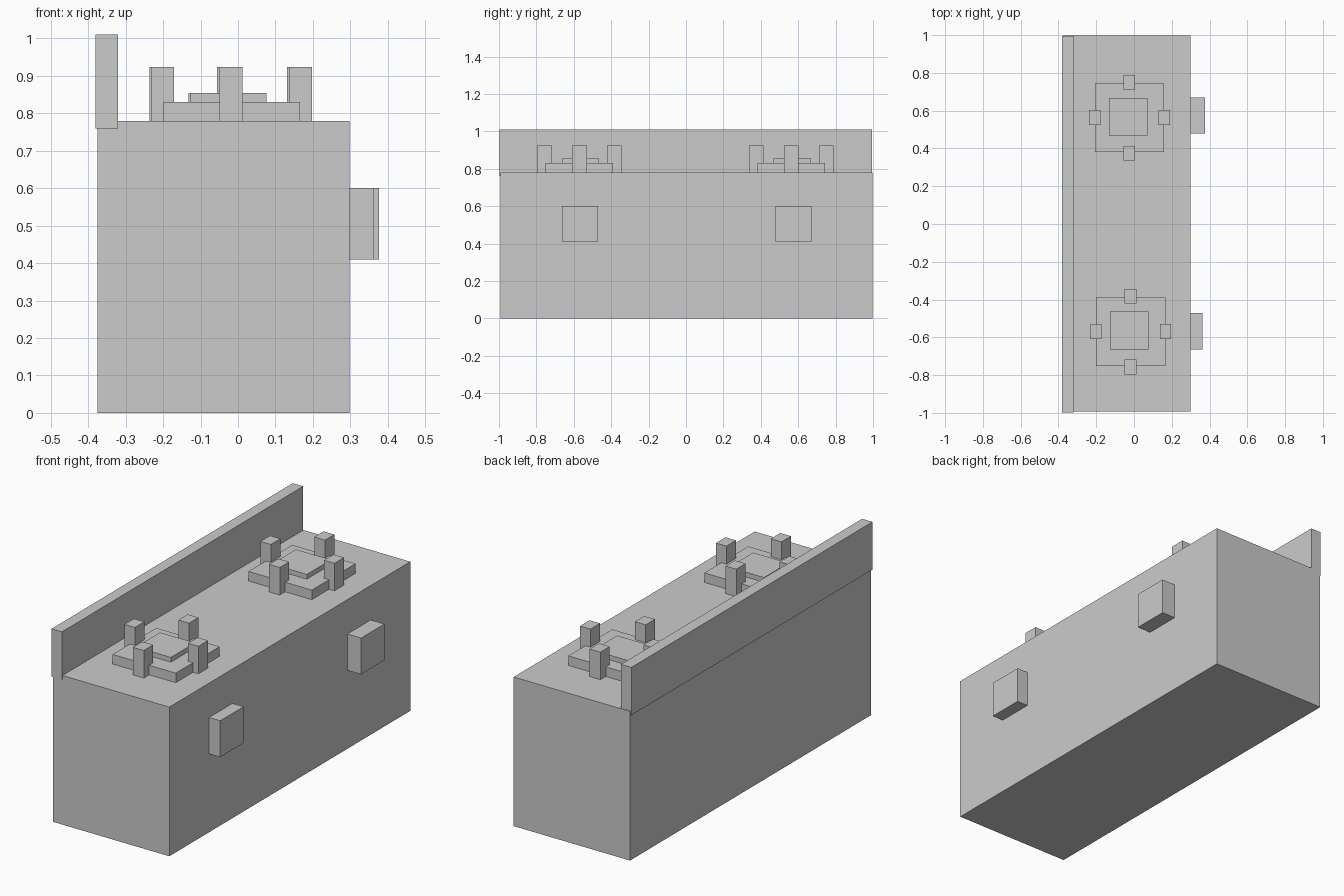
import bpy

if "Cube" in bpy.data.objects:
    bpy.data.objects.remove(bpy.data.objects["Cube"])


def box(name, x0, x1, y0, y1, z0, z1):
    """Axis-aligned box from its limits."""
    bpy.ops.mesh.primitive_cube_add(
        size=1, location=((x0 + x1) / 2, (y0 + y1) / 2, (z0 + z1) / 2))
    ob = bpy.context.object
    ob.name = name
    ob.scale = (x1 - x0, y1 - y0, z1 - z0)
    bpy.ops.object.transform_apply(location=False, rotation=False, scale=True)
    return ob


def block(name, cx, cy, w, d, z0, z1):
    """Box from its plan centre and plan size."""
    return box(name, cx - w / 2, cx + w / 2, cy - d / 2, cy + d / 2, z0, z1)


TOP = 0.78

# Stove body and raised back panel
box("stove_body", -0.375, 0.298, -0.993, 0.998, 0, TOP)
box("back_panel", -0.38, -0.32, -0.998, 0.995, 0.76, 1.01)

# Two burners: stepped plates with four upright grate prongs
for side, cx, cy in (("near", -0.017, -0.57), ("far", -0.023, 0.562)):
    block(f"burner_plate_{side}", cx, cy, 0.366, 0.362, TOP - 0.01, 0.83)
    block(f"burner_cap_{side}", cx - 0.008, cy + 0.006, 0.203, 0.2, 0.82, 0.855)
    for i, s in enumerate((-1, 1)):
        block(f"grate_prong_x_{side}_{i}", cx + s * 0.184, cy + 0.001,
              0.06, 0.079, TOP - 0.01, 0.924)
        block(f"grate_prong_y_{side}_{i}", cx - 0.002, cy + s * 0.187,
              0.062, 0.077, TOP - 0.01, 0.924)

# Square control knobs on the +x face
box("knob_near", 0.29, 0.362, -0.664, -0.471, 0.41, 0.6)
box("knob_far", 0.29, 0.377, 0.479, 0.671, 0.41, 0.6)
